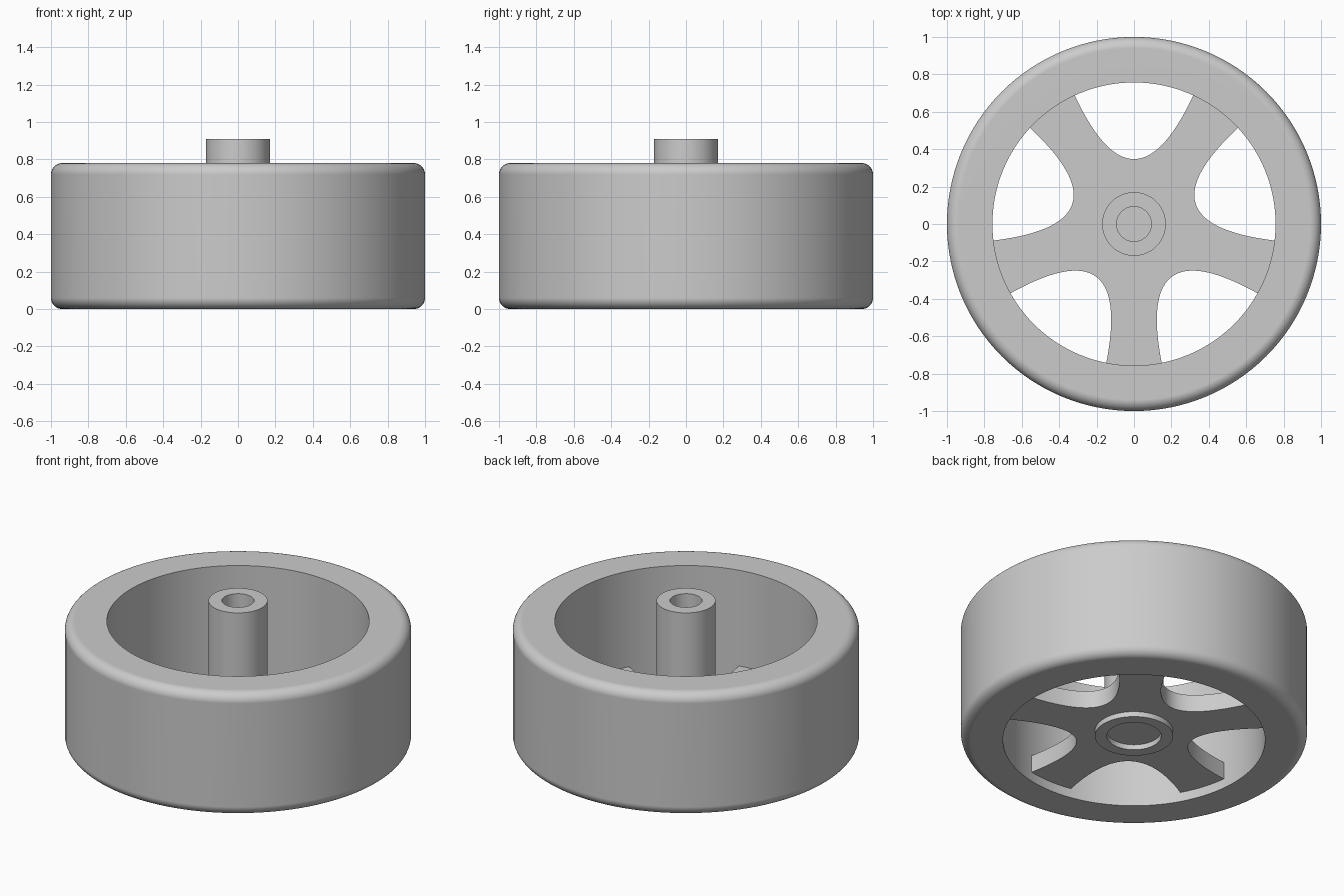
import bpy, bmesh, math
from math import sin, cos, pi

if "Cube" in bpy.data.objects:
    bpy.data.objects.remove(bpy.data.objects["Cube"], do_unlink=True)

# Single grey material
grey = bpy.data.materials.new("plain grey")
grey.use_nodes = True
colour = (0.6, 0.6, 0.6, 1)
grey.diffuse_color = colour
grey.node_tree.nodes["Principled BSDF"].inputs["Base Color"].default_value = colour


def finish(name, bm):
    bmesh.ops.recalc_face_normals(bm, faces=bm.faces[:])
    mesh = bpy.data.meshes.new(name)
    bm.to_mesh(mesh)
    bm.free()
    mesh.materials.append(grey)
    obj = bpy.data.objects.new(name, mesh)
    bpy.context.collection.objects.link(obj)
    bpy.ops.object.select_all(action="DESELECT")
    obj.select_set(True)
    bpy.context.view_layer.objects.active = obj
    bpy.ops.object.shade_smooth_by_angle(angle=math.radians(30))
    normals = obj.modifiers.new("even shading", "WEIGHTED_NORMAL")
    normals.keep_sharp = True
    return obj


def revolve(name, profile, segments=128):
    """Spin a closed (radius, height) profile around z."""
    bm = bmesh.new()
    rings = []
    for i in range(segments):
        a = 2 * pi * i / segments
        rings.append([bm.verts.new((r * cos(a), r * sin(a), z)) for r, z in profile])
    n = len(profile)
    for i, ring in enumerate(rings):
        following = rings[(i + 1) % segments]
        for j in range(n):
            k = (j + 1) % n
            bm.faces.new((ring[j], following[j], following[k], ring[k]))
    return finish(name, bm)


def tube(name, inner, outer, bottom, top):
    return revolve(name, [(inner, bottom), (outer, bottom), (outer, top), (inner, top)])


# Tyre ring with rounded outer edges
HEIGHT, BORE, FILLET = 0.78, 0.757, 0.06
profile = [(BORE, 0)]
for centre_z, start in ((FILLET, -pi / 2), (HEIGHT - FILLET, 0)):
    for s in range(11):
        a = start + s / 10 * pi / 2
        profile.append((1 - FILLET + FILLET * cos(a), centre_z + FILLET * sin(a)))
profile.append((BORE, HEIGHT))
revolve("tyre_ring", profile)

# Five-spoke plate: parabolic windows joined by arcs sunk into the ring
PLATE_BOTTOM, PLATE_TOP = 0.06, 0.17
APEX, CURVE, HALF = 0.347, 3.4, 0.32
end_u = APEX + CURVE * HALF ** 2
end_r, end_a = math.hypot(end_u, HALF), math.atan2(HALF, end_u)
outline = []
for k in range(5):
    axis = pi / 2 + k * 2 * pi / 5
    for s in range(49):
        w = HALF * (s / 24 - 1)
        u = APEX + CURVE * w * w
        outline.append((u * cos(axis) - w * sin(axis), u * sin(axis) + w * cos(axis)))
    for s in range(1, 8):
        a = axis + end_a + s / 8 * (2 * pi / 5 - 2 * end_a)
        outline.append((end_r * cos(a), end_r * sin(a)))
bm = bmesh.new()
face = bm.faces.new([bm.verts.new((x, y, PLATE_BOTTOM)) for x, y in outline])
raised = bmesh.ops.extrude_face_region(bm, geom=[face], use_keep_orig=True)
moved = [g for g in raised["geom"] if isinstance(g, bmesh.types.BMVert)]
bmesh.ops.translate(bm, verts=moved, vec=(0, 0, PLATE_TOP - PLATE_BOTTOM))
finish("spoke_plate", bm)

# Hub tube above and shallow collar below
tube("hub_tube", 0.093, 0.17, PLATE_TOP - 0.03, 0.91)
tube("hub_collar", 0.157, 0.226, 0.027, PLATE_BOTTOM + 0.03)
